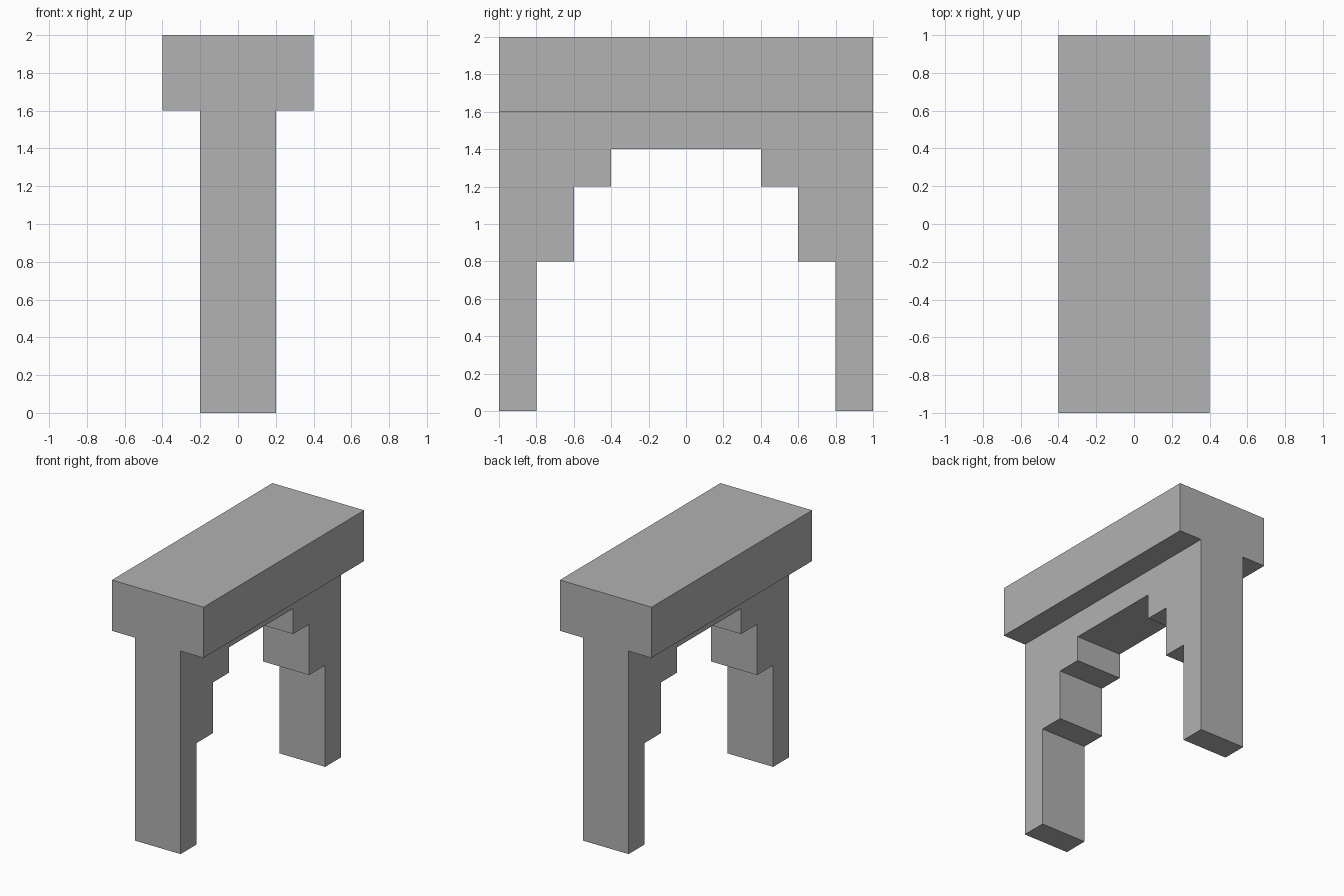
import bpy
import bmesh

cube = bpy.data.objects.get("Cube")
if cube:
    bpy.data.objects.remove(cube, do_unlink=True)

# Single stone colour
GREY = (0.445, 0.445, 0.445, 1.0)
stone = bpy.data.materials.new("stone_grey")
stone.use_nodes = True
stone.diffuse_color = GREY
stone.node_tree.nodes["Principled BSDF"].inputs["Base Color"].default_value = GREY


def extrude_profile(name, profile, half_width):
    """Extrude a closed (y, z) outline symmetrically along x."""
    bm = bmesh.new()
    face = bm.faces.new([bm.verts.new((-half_width, y, z)) for y, z in profile])
    side = bmesh.ops.extrude_face_region(bm, geom=[face], use_keep_orig=True)
    moved = [v for v in side["geom"] if isinstance(v, bmesh.types.BMVert)]
    bmesh.ops.translate(bm, verts=moved, vec=(2 * half_width, 0, 0))
    bmesh.ops.recalc_face_normals(bm, faces=bm.faces)
    mesh = bpy.data.meshes.new(name)
    bm.to_mesh(mesh)
    bm.free()
    mesh.materials.append(stone)
    obj = bpy.data.objects.new(name, mesh)
    bpy.context.collection.objects.link(obj)
    return obj


# Stepped arch: one half of the outline, mirrored front to back
half = [(1.0, 1.6), (1.0, 0.0), (0.8, 0.0), (0.8, 0.8),
        (0.6, 0.8), (0.6, 1.2), (0.4, 1.2), (0.4, 1.4)]
outline = half + [(-y, z) for y, z in reversed(half)]
extrude_profile("stepped_arch", outline, 0.2)

# Wide slab across the top
extrude_profile("top_slab", [(-1, 1.6), (1, 1.6), (1, 2), (-1, 2)], 0.4)
